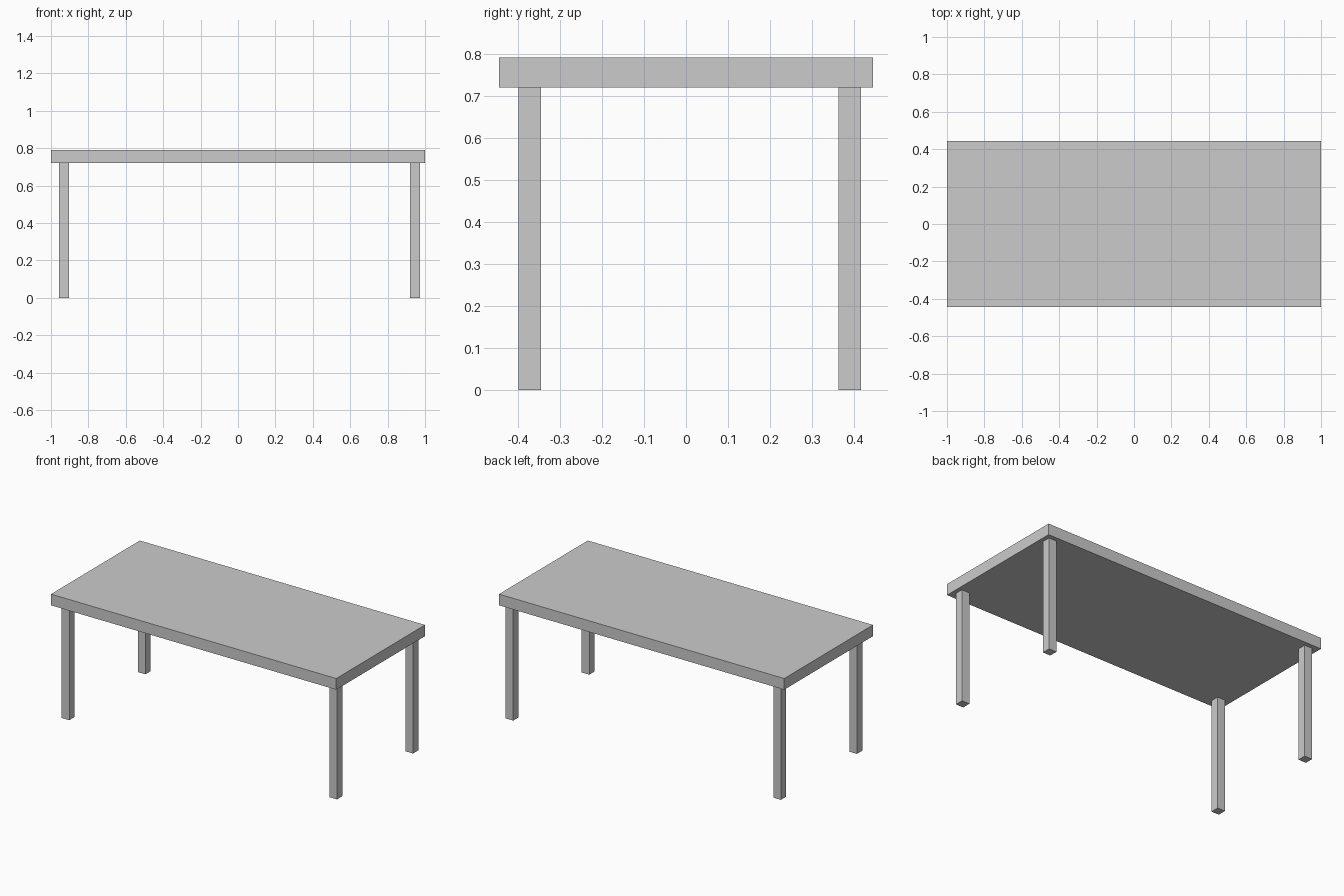
import bpy

if "Cube" in bpy.data.objects:
    bpy.data.objects.remove(bpy.data.objects["Cube"])


def box(name, x, y, z):
    """Add a box spanning the given (min, max) ranges."""
    spans = (x, y, z)
    bpy.ops.mesh.primitive_cube_add(size=1, location=[(a + b) / 2 for a, b in spans])
    ob = bpy.context.object
    ob.name = name
    ob.scale = [b - a for a, b in spans]
    bpy.ops.object.transform_apply(location=False, rotation=False, scale=True)
    return ob


TOP, UNDERSIDE, LEG = 0.791, 0.72, 0.0535

# Table top
box("table_top", (-1, 1), (-0.4445, 0.4445), (UNDERSIDE, TOP))

# Four square legs, set slightly off centre towards the back right
for side, x in (("left", -0.9305), ("right", 0.9465)):
    for end, y in (("front", -0.372), ("back", 0.39)):
        box(f"{end}_{side}_leg",
            (x - LEG / 2, x + LEG / 2), (y - LEG / 2, y + LEG / 2), (0, UNDERSIDE))
